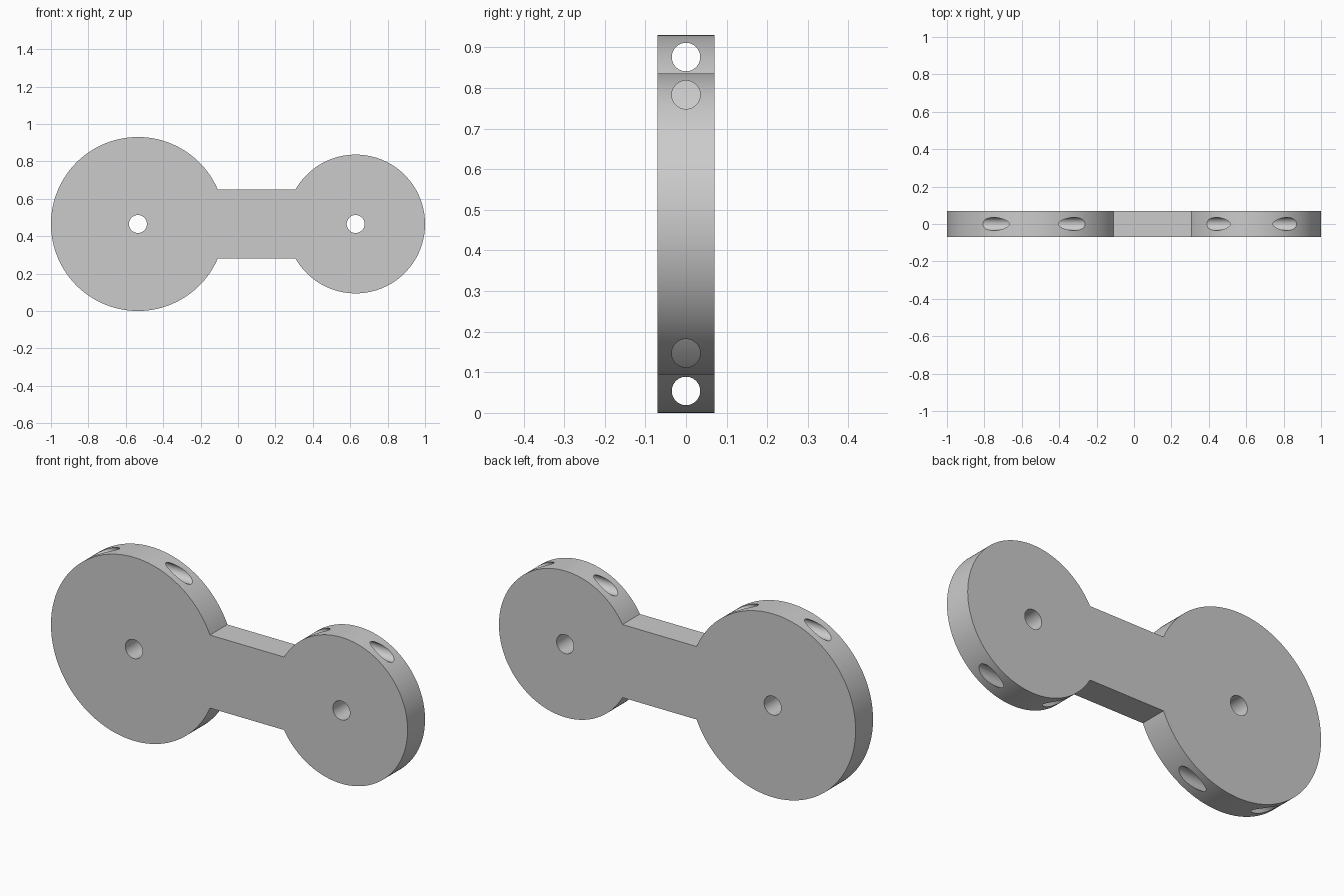
import bpy
import bmesh
from math import asin, cos, sin, pi, radians

cube = bpy.data.objects.get("Cube")
if cube:
    bpy.data.objects.remove(cube, do_unlink=True)

THICK = 0.14
MID_Z = 0.465
BAR_HALF = 0.185
BIG_X, BIG_R = -0.535, 0.465
SMALL_X, SMALL_R = 0.629, 0.371

grey = bpy.data.materials.new("light_grey")
grey.use_nodes = True
colour = (0.6, 0.6, 0.6, 1)
grey.diffuse_color = colour
grey.node_tree.nodes["Principled BSDF"].inputs["Base Color"].default_value = colour


def arc(cx, radius, facing, steps=128):
    """Disc outline, open where the connecting bar joins it."""
    gap = asin(BAR_HALF / radius)
    sweep = 2 * pi - 2 * gap
    angles = [facing + gap + sweep * i / steps for i in range(steps + 1)]
    return [(cx + radius * cos(a), MID_Z + radius * sin(a)) for a in angles]


# Plate: two discs joined by a straight bar, extruded through its thickness
bm = bmesh.new()
outline = arc(BIG_X, BIG_R, 0) + arc(SMALL_X, SMALL_R, pi)
face = bm.faces.new([bm.verts.new((x, -THICK / 2, z)) for x, z in outline])
extruded = bmesh.ops.extrude_face_region(bm, geom=[face], use_keep_orig=True)
moved = [g for g in extruded["geom"] if isinstance(g, bmesh.types.BMVert)]
bmesh.ops.translate(bm, verts=moved, vec=(0, THICK, 0))
bmesh.ops.recalc_face_normals(bm, faces=bm.faces)
mesh = bpy.data.meshes.new("link_plate")
bm.to_mesh(mesh)
bm.free()
plate = bpy.data.objects.new("link_plate", mesh)
bpy.context.collection.objects.link(plate)
mesh.materials.append(grey)


def drill(location, radius, depth, rotation):
    """Cut a round hole through the plate."""
    bpy.ops.mesh.primitive_cylinder_add(
        vertices=48, radius=radius, depth=depth, location=location, rotation=rotation)
    cutter = bpy.context.object
    cutter.name = "hole_cutter"
    cutter.hide_render = True
    cutter.data.materials.append(grey)
    cut = plate.modifiers.new("hole", "BOOLEAN")
    cut.operation = "DIFFERENCE"
    cut.solver = "EXACT"
    cut.object = cutter
    bpy.ops.object.select_all(action="DESELECT")
    plate.select_set(True)
    bpy.context.view_layer.objects.active = plate
    bpy.ops.object.modifier_apply(modifier=cut.name)
    bpy.data.objects.remove(cutter, do_unlink=True)


# Pivot holes through the faces, and lengthwise holes near each disc's rims
for cx, radius, offset in ((BIG_X, BIG_R, 0.411), (SMALL_X, SMALL_R, 0.318)):
    drill((cx, 0, MID_Z), 0.048, THICK * 2, (pi / 2, 0, 0))
    for side in (-1, 1):
        drill((cx, 0, MID_Z + side * offset), 0.035, radius * 1.7, (0, pi / 2, 0))

bpy.ops.object.shade_smooth_by_angle(angle=radians(30))
